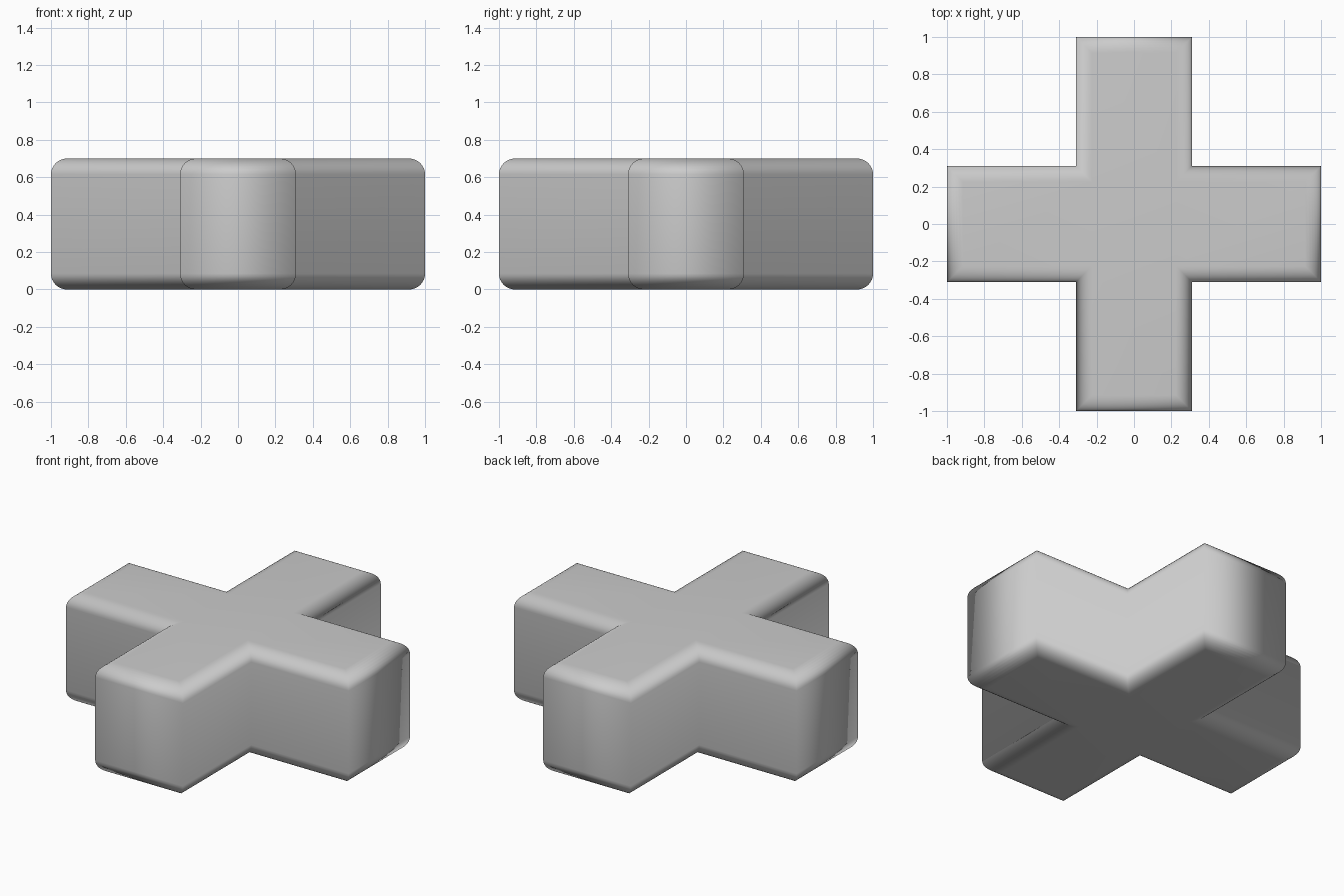
import bpy, bmesh, math

if "Cube" in bpy.data.objects:
    bpy.data.objects.remove(bpy.data.objects["Cube"])

ARM, HALF, HEIGHT, R, SEG = 1.0, 0.31, 0.70, 0.085, 8


def cross_outline(inset):
    # plus-shaped outline, one arm's corner points turned four times
    a, h = ARM - inset, HALF - inset
    pts = []
    for k in range(4):
        c, s = [(1, 0), (0, 1), (-1, 0), (0, -1)][k]
        for x, y in ((a, -h), (a, h), (h, h)):
            pts.append((c * x - s * y, s * x + c * y))
    return pts


# rounded edge profile: (inset, z) from bottom to top
arc = [math.pi / 2 * i / SEG for i in range(SEG + 1)]
lower = [(R * (1 - math.sin(t)), R * (1 - math.cos(t))) for t in arc]
profile = lower + [(d, HEIGHT - z) for d, z in reversed(lower)]

# stack mitred rings
bm = bmesh.new()
rings = [[bm.verts.new((x, y, z)) for x, y in cross_outline(d)] for d, z in profile]
for a, b in zip(rings, rings[1:]):
    for i in range(12):
        j = (i + 1) % 12
        bm.faces.new((a[i], a[j], b[j], b[i]))

# flat caps: four arms and a centre
for ring in (rings[0], rings[-1]):
    for k in range(4):
        bm.faces.new([ring[(3 * k + i) % 12] for i in (-1, 0, 1, 2)])
    bm.faces.new([ring[i] for i in (2, 5, 8, 11)])
bmesh.ops.recalc_face_normals(bm, faces=bm.faces)
for f in bm.faces:
    f.smooth = True

mesh = bpy.data.meshes.new("rounded_cross")
bm.to_mesh(mesh)
bm.free()
bpy.context.collection.objects.link(bpy.data.objects.new("rounded_cross", mesh))
